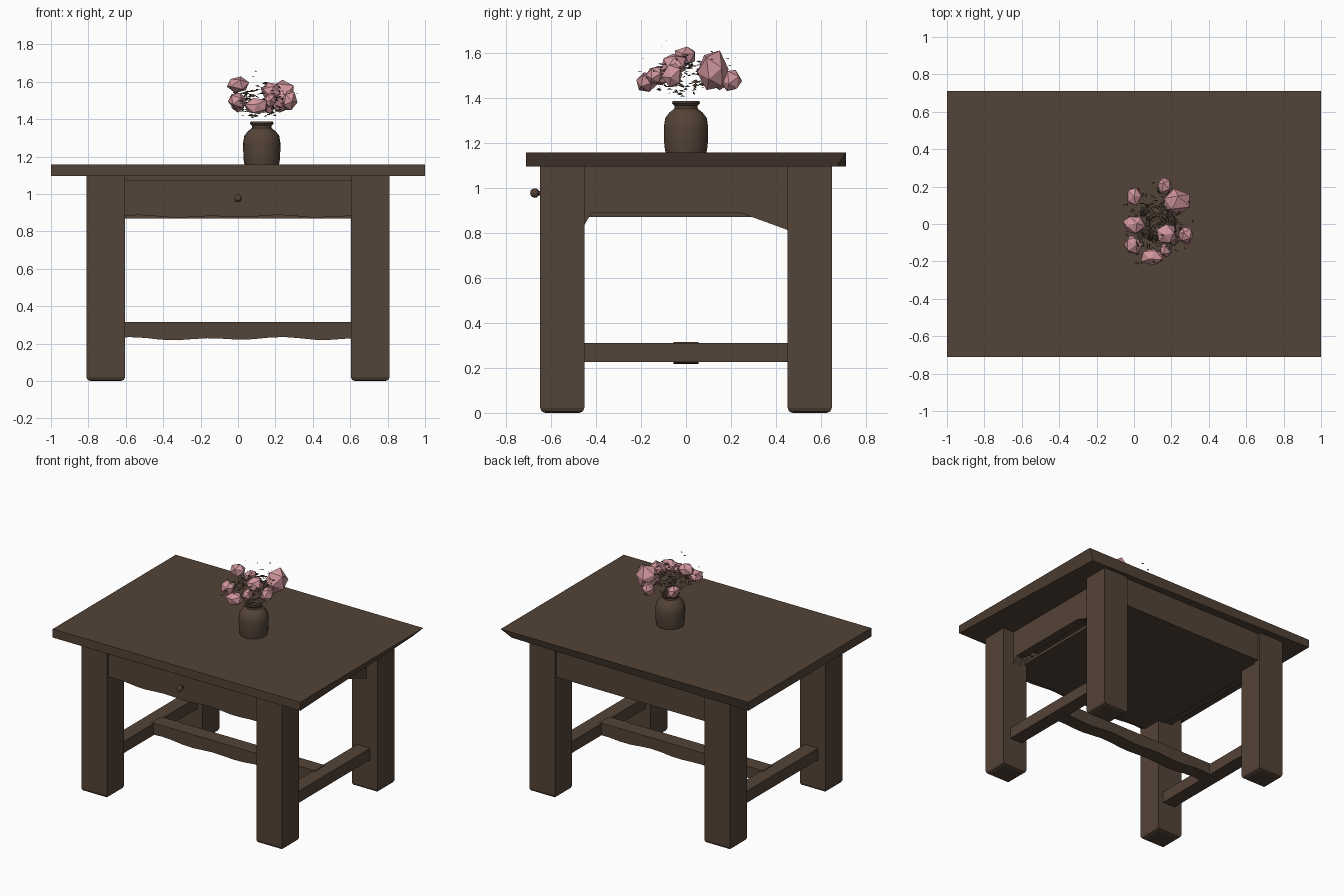
import bpy, bmesh, math, random
from mathutils import Vector, Matrix

if "Cube" in bpy.data.objects:
    bpy.data.objects.remove(bpy.data.objects["Cube"])
random.seed(4)

def material(name, rgb):
    m = bpy.data.materials.new(name)
    m.diffuse_color = (*rgb, 1)
    m.use_nodes = True
    m.node_tree.nodes["Principled BSDF"].inputs["Base Color"].default_value = m.diffuse_color
    return m

WOOD = material("dark brown wood", (0.088, 0.056, 0.038))
PINK = material("dusty pink", (0.64, 0.31, 0.34))
LEAF = material("dark leaf", (0.075, 0.052, 0.035))

def finish(bm, name, mat):
    bmesh.ops.recalc_face_normals(bm, faces=bm.faces)
    me = bpy.data.meshes.new(name)
    bm.to_mesh(me)
    bm.free()
    me.materials.append(mat)
    ob = bpy.data.objects.new(name, me)
    bpy.context.collection.objects.link(ob)
    return ob

def box_bm(x0, x1, y0, y1, z0, z1):
    bm = bmesh.new()
    bmesh.ops.create_cube(bm, size=1)
    for v in bm.verts:
        v.co = Vector(((x0 + x1) / 2 + v.co.x * (x1 - x0),
                       (y0 + y1) / 2 + v.co.y * (y1 - y0),
                       (z0 + z1) / 2 + v.co.z * (z1 - z0)))
    return bm

def board(name, bottom, top, axis, d0, d1):
    """Upright board: bottom edge is a list of (along, z); d0..d1 is its thickness."""
    pts = bottom + [(bottom[-1][0], top), (bottom[0][0], top)]
    bm = bmesh.new()
    put = (lambda a, z, d: (a, d, z)) if axis == "x" else (lambda a, z, d: (d, a, z))
    f = [bm.verts.new(put(a, z, d0)) for a, z in pts]
    b = [bm.verts.new(put(a, z, d1)) for a, z in pts]
    bm.faces.new(f)
    bm.faces.new(b[::-1])
    for i in range(len(pts)):
        j = (i + 1) % len(pts)
        bm.faces.new((f[i], b[i], b[j], f[j]))
    return finish(bm, name, WOOD)

def wavy(x0, x1, z, amp, n=16):
    return [(x0 + (x1 - x0) * i / n, z + amp * math.sin(i * 1.3) + amp * .6 * math.cos(i * .6))
            for i in range(n + 1)]

# table top, one lower corner chipped away
bm = box_bm(-1, 1, -.71, .71, 1.095, 1.157)
for v in bm.verts:
    if v.co.x > 0 and v.co.y > 0 and v.co.z < 1.1:
        v.co.x, v.co.y = .94, .67
finish(bm, "table_top", WOOD)

# four square legs with worn, slightly rounded feet
for sx, side in ((-1, "left"), (1, "right")):
    for sy, end in ((-1, "front"), (1, "back")):
        bm = box_bm(-.104, .104, -.098, .098, 0, 1.1)
        bottom = [f for f in bm.faces if f.normal.z < -.5 or
                  all(v.co.z < .01 for v in f.verts)]
        bmesh.ops.bevel(bm, geom=list(bottom[0].edges), offset=.022, segments=2,
                        profile=.5, affect='EDGES')
        bmesh.ops.translate(bm, verts=bm.verts, vec=(sx * .707, sy * .55, 0))
        finish(bm, f"{end}_{side}_leg", WOOD)

# aprons: wavy drawer front, back rail and side rails with corner brackets
board("drawer_front", wavy(-.61, .61, .88, .005), 1.075, "x", -.635, -.59)
board("drawer_top_rail", [(-.61, 1.06), (.61, 1.06)], 1.1, "x", -.615, -.58)
board("back_apron", [(-.61, .88), (.61, .88)], 1.1, "x", .58, .63)
board("right_apron", [(-.46, .82), (-.42, .89), (.24, .89), (.46, .81)], 1.1, "y", .66, .72)
board("left_apron", [(-.46, .88), (.46, .88)], 1.1, "y", -.72, -.66)
finish(box_bm(-.66, .62, -.6, .59, .87, .89), "drawer_bottom", WOOD)

# drawer knob
bm = bmesh.new()
bmesh.ops.create_uvsphere(bm, u_segments=10, v_segments=6, radius=.021,
                          matrix=Matrix.Translation((0, -.672, .977)))
bmesh.ops.create_cone(bm, cap_ends=True, segments=8, radius1=.01, radius2=.01, depth=.04,
                      matrix=Matrix.Translation((0, -.645, .977)) @ Matrix.Rotation(math.pi / 2, 4, 'X'))
finish(bm, "drawer_knob", WOOD)

# stretchers
for sx, side in ((-1, "left"), (1, "right")):
    board(f"{side}_stretcher", [(-.46, .226), (.46, .226)], .311, "y", sx * .645, sx * .75)
board("middle_stretcher", wavy(-.66, .66, .226, .006), .316, "x", -.055, .055)

# vase: turned profile, hollow at the mouth
profile = [(0, 1.155), (.092, 1.155), (.098, 1.19), (.1, 1.27), (.094, 1.31), (.075, 1.335),
           (.053, 1.352), (.052, 1.365), (.063, 1.377), (.06, 1.387), (.046, 1.383),
           (.042, 1.35), (0, 1.33)]
bm = bmesh.new()
vs = [bm.verts.new((r, 0, z)) for r, z in profile]
es = [bm.edges.new(p) for p in zip(vs, vs[1:])]
bmesh.ops.spin(bm, geom=vs + es, cent=(0, 0, 0), axis=(0, 0, 1), angle=math.tau, steps=18)
bmesh.ops.remove_doubles(bm, verts=bm.verts, dist=.0005)
bmesh.ops.translate(bm, verts=bm.verts, vec=(.127, 0, 0))
vase = finish(bm, "vase", WOOD)
bpy.context.view_layer.objects.active = vase
vase.select_set(True)
bpy.ops.object.shade_smooth_by_angle(angle=math.radians(35))

# faceted blossoms: centre and half sizes
blossoms = [(0, .15, 1.48, .04, .05, .045), (.165, .2, 1.475, .035, .045, .05),
            (.23, .12, 1.52, .08, .065, .085), (0, 0, 1.585, .055, .05, .042),
            (-.005, -.11, 1.50, .05, .05, .045), (.1, -.175, 1.47, .062, .048, .045),
            (.175, -.055, 1.55, .05, .055, .05), (.275, -.06, 1.5, .042, .045, .055),
            (.17, -.14, 1.5, .035, .04, .04)]
for i, (x, y, z, a, b, c) in enumerate(blossoms):
    bm = bmesh.new()
    bmesh.ops.create_icosphere(bm, subdivisions=1, radius=1)
    turn = Matrix.Rotation(i * 1.1, 3, 'Z') @ Matrix.Rotation(i * .7, 3, 'X')
    for v in bm.verts:
        p = turn @ v.co * random.uniform(.95, 1.2)
        v.co = Vector((x + p.x * a, y + p.y * b, z + p.z * c))
    finish(bm, f"blossom_{i + 1}", PINK)

# small loose leaves scattered through and around the bunch
bm = bmesh.new()
for i in range(190):
    far = i < 22
    d = Vector([random.gauss(0, 1) for _ in range(3)]).normalized()
    r = random.uniform(1.0, 1.3) if far else random.uniform(.3, 1) ** .7
    c = Vector((.13 + d.x * .16 * r, d.y * .2 * r, 1.5 + d.z * .1 * r))
    if far:
        c.z = max(c.z, 1.41) + random.uniform(0, .06)
    s = random.uniform(.007, .013) if far else random.uniform(.01, .021)
    rot = Matrix.Rotation(random.uniform(0, 6.28), 3, 'Z') @ Matrix.Rotation(random.uniform(-1.2, 1.2), 3, 'X')
    bm.faces.new([bm.verts.new(c + rot @ Vector(p) * s)
                  for p in ((-1, 0, 0), (0, -.5, .2), (1, 0, 0), (0, .5, .2))])
finish(bm, "leaves", LEAF)
